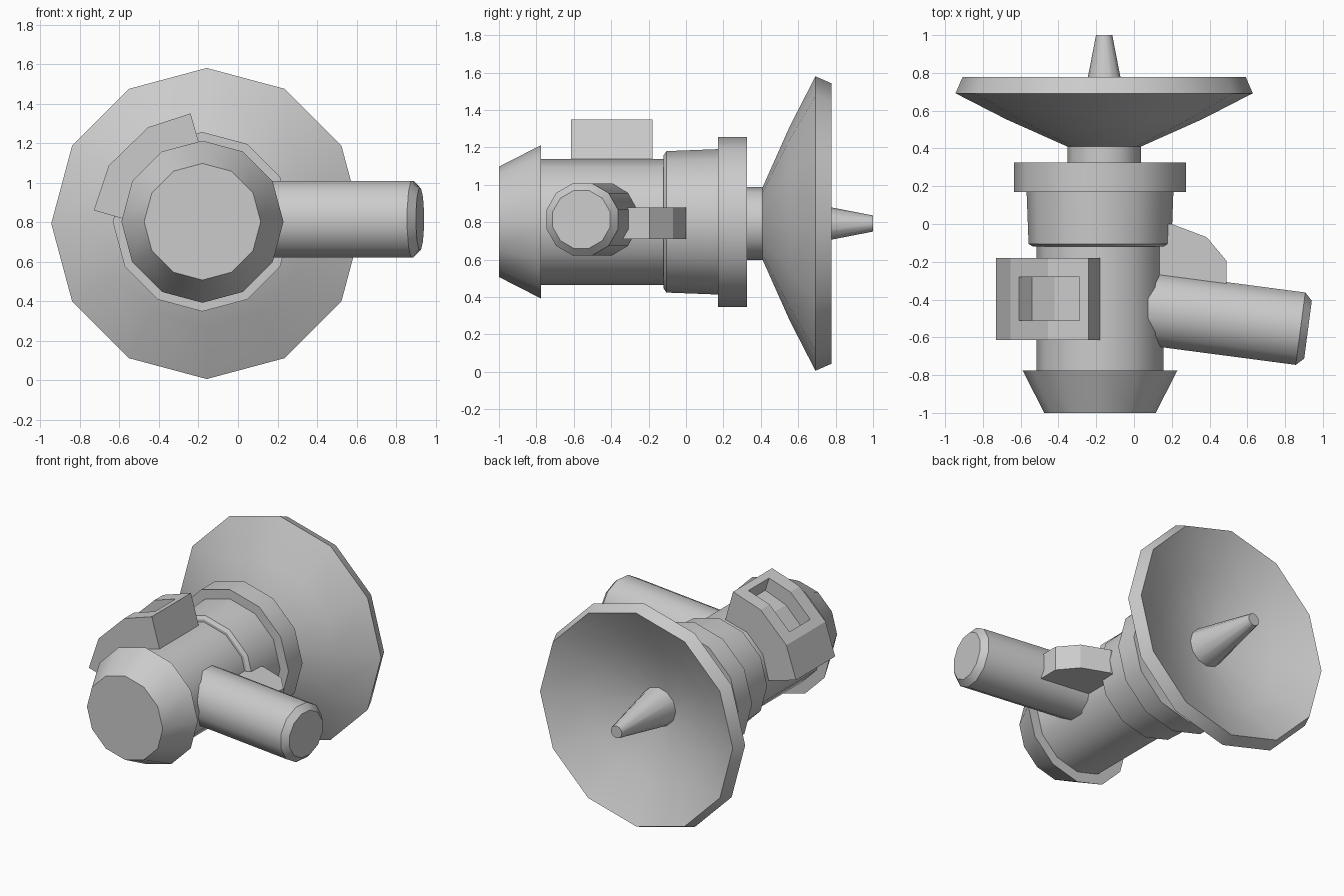
import bpy, bmesh, math
from mathutils import Matrix, Vector

cube = bpy.data.objects.get("Cube")
if cube:
    bpy.data.objects.remove(cube, do_unlink=True)

grey = bpy.data.materials.new("plain_grey")
grey.use_nodes = True
COLOUR = (0.6, 0.6, 0.6, 1)
grey.diffuse_color = COLOUR
grey.node_tree.nodes["Principled BSDF"].inputs["Base Color"].default_value = COLOUR

BODY_AXIS = Vector((-0.18, 0, 0.802))
DISH_AXIS = Vector((-0.158, 0, 0.793))


def finish(name, bm, smooth=True):
    """Turn a bmesh into a named, coloured object."""
    bmesh.ops.recalc_face_normals(bm, faces=bm.faces)
    mesh = bpy.data.meshes.new(name)
    bm.to_mesh(mesh)
    bm.free()
    mesh.materials.append(grey)
    obj = bpy.data.objects.new(name, mesh)
    bpy.context.collection.objects.link(obj)
    if smooth:
        bpy.ops.object.select_all(action='DESELECT')
        obj.select_set(True)
        bpy.context.view_layer.objects.active = obj
        bpy.ops.object.shade_smooth_by_angle(angle=math.radians(33))
    return obj


def lathe(name, profile, origin, turn=0.0, phase=0.0, sides=12):
    """Revolve (y, radius) pairs around the y axis, cap both ends, then place."""
    bm = bmesh.new()
    rings = []
    for y, r in profile:
        angles = [phase + math.tau * i / sides for i in range(sides)]
        rings.append([bm.verts.new((r * math.cos(a), y, r * math.sin(a))) for a in angles])
    for a, b in zip(rings, rings[1:]):
        for i in range(sides):
            j = (i + 1) % sides
            bm.faces.new((a[i], a[j], b[j], b[i]))
    bm.faces.new(rings[0])
    bm.faces.new(rings[-1])
    bm.transform(Matrix.Translation(origin) @ Matrix.Rotation(turn, 4, 'Z'))
    return finish(name, bm)


def prism(name, points, offset, smooth=False):
    """Extrude a flat outline by an offset vector."""
    bm = bmesh.new()
    face = bm.faces.new([bm.verts.new(p) for p in points])
    moved = bmesh.ops.extrude_face_region(bm, geom=[face])["geom"]
    bmesh.ops.translate(bm, vec=offset, verts=[v for v in moved if isinstance(v, bmesh.types.BMVert)])
    return finish(name, bm, smooth)


# Main barrel and its collars
lathe("nose_cap", [(-1, 0.295), (-0.775, 0.41)], BODY_AXIS)
lathe("barrel", [(-0.8, 0.337), (-0.05, 0.337)], BODY_AXIS)
lathe("collar", [(-0.12, 0.355), (-0.105, 0.378), (0.18, 0.389)], BODY_AXIS)
lathe("flange", [(0.17, 0.454), (0.325, 0.454)], BODY_AXIS)

# Dish with its neck and central spike
lathe("dish_neck", [(0.3, 0.194), (0.42, 0.194)], DISH_AXIS)
lathe("dish", [(0.41, 0.195), (0.555, 0.52), (0.692, 0.787), (0.777, 0.75),
               (0.64, 0.48), (0.53, 0.13)], DISH_AXIS)
lathe("dish_spike", [(0.5, 0.14), (1.0, 0.043)], DISH_AXIS)

# Side arm, angled slightly forward
lathe("side_arm", [(0, 0.2), (0.99, 0.2), (1.03, 0.16)], Vector((-0.1, -0.425, 0.815)),
      turn=math.radians(-97.5), phase=math.radians(15))

# Flat web joining the arm to the collar
web = [(0.0, 0.0), (0.2, 0.0), (0.385, -0.07), (0.49, -0.195), (0.49, -0.45), (0.0, -0.45)]
prism("arm_web", [(x, y, 0.71) for x, y in web], Vector((0, 0, 0.17)))

# Saddle housing wrapped over the barrel, with a recessed window
saddle = [(-0.18, 0.8), (-0.18, 1.14), (-0.24, 1.35), (-0.455, 1.28),
          (-0.655, 1.085), (-0.73, 0.86), (-0.52, 0.8)]
housing = prism("saddle_housing", [(x, -0.615, z) for x, z in saddle], Vector((0, 0.435, 0)))
recess = [(-0.54, 1.06), (-0.42, 1.18), (-0.26, 1.24), (-0.32, 1.43), (-0.5, 1.4), (-0.68, 1.2)]
cutter = prism("window_cutter", [(x, -0.51, z) for x, z in recess], Vector((0, 0.23, 0)))
cutter.hide_render = True
cutter.hide_viewport = True
cut = housing.modifiers.new("window", 'BOOLEAN')
cut.operation = 'DIFFERENCE'
cut.solver = 'EXACT'
cut.object = cutter
